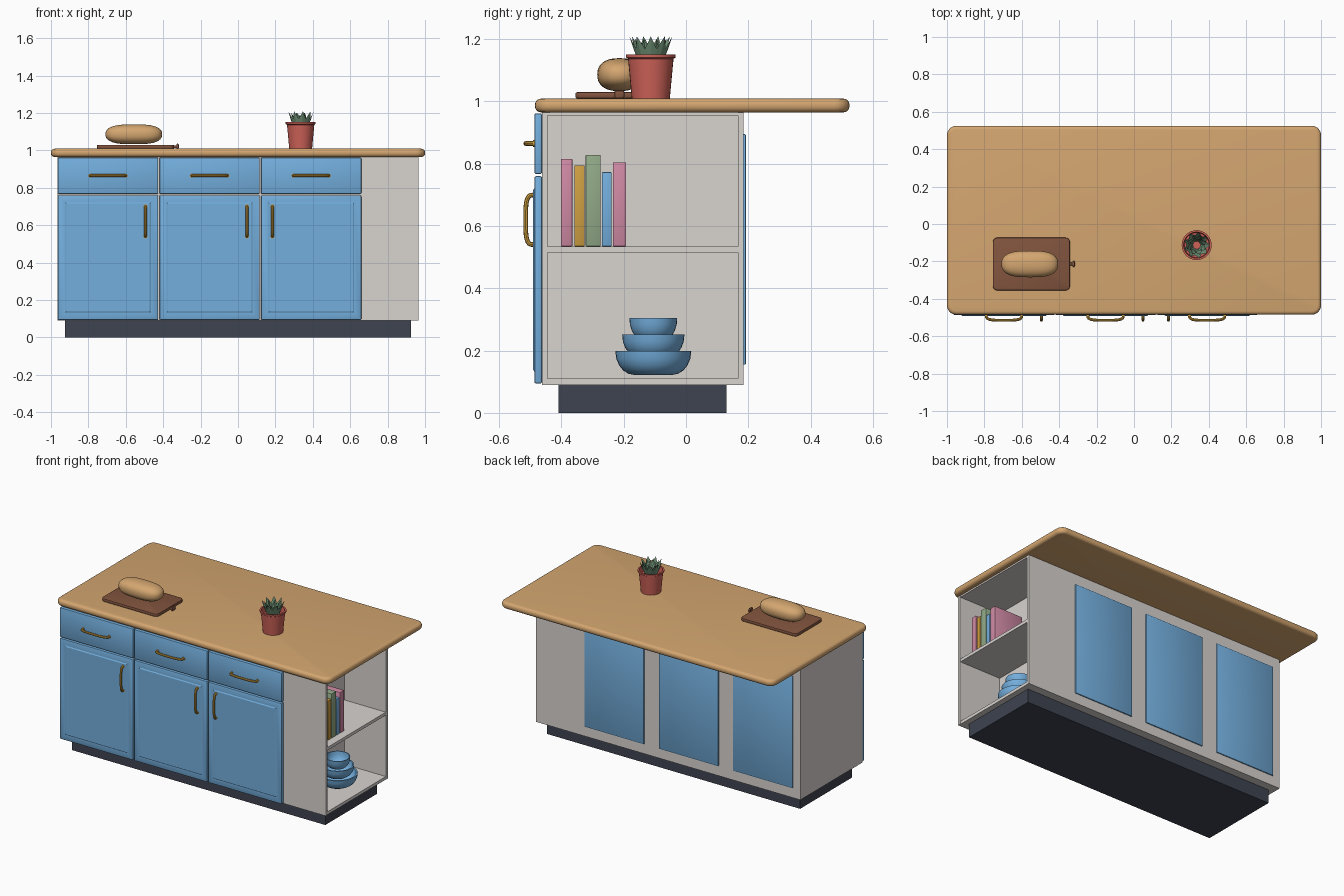
import bpy, bmesh, math
from mathutils import Vector

if "Cube" in bpy.data.objects:
    bpy.data.objects.remove(bpy.data.objects["Cube"], do_unlink=True)


def material(name, r, g, b):
    # Colours are written as 0-255 display values and turned linear
    lin = [((c / 255 + 0.055) / 1.055) ** 2.4 for c in (r, g, b)]
    m = bpy.data.materials.new(name)
    m.use_nodes = True
    m.diffuse_color = (*lin, 1)
    m.node_tree.nodes["Principled BSDF"].inputs["Base Color"].default_value = (*lin, 1)
    return m


BLUE = material("cabinet blue", 116, 175, 222)
WOOD = material("light wood", 212, 166, 112)
WHITE = material("warm white", 216, 211, 207)
DARK = material("dark slate", 62, 67, 80)
GOLD = material("brass", 208, 160, 66)
BROWN = material("dark wood", 130, 84, 62)
CLAY = material("terracotta", 206, 98, 88)
LEAF = material("leaf green", 112, 146, 118)
SAGE = material("sage green", 146, 170, 136)
PINK = material("dusty pink", 208, 138, 164)


def finish(bm, name, mat, angle=30):
    bmesh.ops.recalc_face_normals(bm, faces=bm.faces)
    mesh = bpy.data.meshes.new(name)
    bm.to_mesh(mesh)
    bm.free()
    ob = bpy.data.objects.new(name, mesh)
    bpy.context.collection.objects.link(ob)
    mesh.materials.append(mat)
    bpy.ops.object.select_all(action='DESELECT')
    ob.select_set(True)
    bpy.context.view_layer.objects.active = ob
    bpy.ops.object.shade_smooth_by_angle(angle=math.radians(angle))
    return ob


def box(name, mat, x, y, z, bevel=0.0, corner=0.0, raise_panel=0.0, segments=2):
    """Box from (min, max) pairs, with optional plan corners, rim bevel and raised front."""
    bm = bmesh.new()
    bmesh.ops.create_cube(bm, size=1)
    for v in bm.verts:
        v.co = Vector([(a + b) / 2 + c * (b - a) for c, (a, b) in zip(v.co, (x, y, z))])
    if corner:
        upright = [e for e in bm.edges if abs(e.verts[0].co.z - e.verts[1].co.z) > 1e-4]
        bmesh.ops.bevel(bm, geom=upright, offset=corner, segments=6, profile=0.5, affect='EDGES')
    if bevel:
        edges = [e for e in bm.edges if e.calc_face_angle(0) > 1]
        bmesh.ops.bevel(bm, geom=edges, offset=bevel, segments=segments, profile=0.5,
                        affect='EDGES')
    if raise_panel:
        front = min(bm.faces, key=lambda f: f.calc_center_median().y)
        bmesh.ops.inset_region(bm, faces=[front], thickness=0.046)
        bmesh.ops.inset_region(bm, faces=[front], thickness=0.009, depth=raise_panel)
    return finish(bm, name, mat, 25)


def lathe(name, mat, centre, profile, steps=32):
    bm = bmesh.new()
    verts = [bm.verts.new((r, 0, z)) for r, z in profile]
    edges = [bm.edges.new(p) for p in zip(verts, verts[1:])]
    bmesh.ops.spin(bm, geom=verts + edges, axis=(0, 0, 1), cent=(0, 0, 0),
                   angle=math.tau, steps=steps)
    bmesh.ops.remove_doubles(bm, verts=bm.verts, dist=1e-5)
    bmesh.ops.translate(bm, vec=centre, verts=bm.verts)
    return finish(bm, name, mat, 35)


def handle(name, centre, along, length):
    """Bowed brass pull with two round feet."""
    along, out, centre = Vector(along), Vector((0, -1, 0)), Vector(centre)
    crv = bpy.data.curves.new(name, 'CURVE')
    crv.dimensions = '3D'
    crv.bevel_depth = 0.0075
    crv.bevel_resolution = 2
    crv.use_fill_caps = True
    sp = crv.splines.new('POLY')
    n = 16
    sp.points.add(n)
    for i, p in enumerate(sp.points):
        a = math.pi * i / n
        c, s = math.cos(a), math.sin(a)
        u = math.copysign(abs(c) ** 0.6, c)
        co = centre + along * (u * length / 2) + out * (0.030 * s ** 0.5 if s > 1e-6 else 0)
        p.co = (*co, 1)
    tmp = bpy.data.objects.new(name + "_path", crv)
    bpy.context.collection.objects.link(tmp)
    bpy.context.view_layer.update()
    bm = bmesh.new()
    bm.from_mesh(tmp.evaluated_get(bpy.context.evaluated_depsgraph_get()).to_mesh())
    bpy.data.objects.remove(tmp, do_unlink=True)
    for side in (-1, 1):
        foot = bmesh.ops.create_cone(bm, cap_ends=True, segments=14, radius1=0.0105,
                                     radius2=0.0105, depth=0.008)["verts"]
        for v in foot:
            x, y, z = v.co
            v.co = centre + along * (side * length / 2) + Vector((x, z - 0.002, y))
    finish(bm, name, GOLD, 40)


# Plinth, carcass and worktop
box("plinth", DARK, (-0.925, 0.925), (-0.41, 0.13), (0, 0.09))
box("cabinet_body", WHITE, (-0.965, 0.66), (-0.462, 0.185), (0.09, 0.965))
box("worktop", WOOD, (-1, 1), (-0.485, 0.525), (0.965, 1.009),
    bevel=0.019, corner=0.05, segments=4)

# Open end shelving
END = (0.66, 0.965)
box("end_front_panel", WHITE, END, (-0.462, -0.445), (0.09, 0.965))
box("end_back_panel", WHITE, END, (0.167, 0.185), (0.09, 0.965))
for part, low, high in (("floor", 0.09, 0.11), ("shelf", 0.515, 0.535), ("ceiling", 0.955, 0.965)):
    box("end_" + part, WHITE, (0.66, 0.963), (-0.445, 0.167), (low, high))

# Three bays of drawer, door, pulls and rear panel
for bay, (cx, pull) in enumerate(((-0.695, 0.2), (-0.152, 0.2), (0.391, -0.207))):
    n = str(bay + 1)
    width = (cx - 0.268, cx + 0.268)
    box("drawer_front_" + n, BLUE, width, (-0.487, -0.462), (0.767, 0.962), bevel=0.006)
    box("door_" + n, BLUE, width, (-0.487, -0.462), (0.094, 0.760), bevel=0.006,
        raise_panel=0.004)
    handle("drawer_pull_" + n, (cx, -0.485, 0.865), (1, 0, 0), 0.19)
    handle("door_pull_" + n, (cx + pull, -0.485, 0.62), (0, 0, 1), 0.16)
    box("rear_panel_" + n, BLUE, (cx - 0.217, cx + 0.217), (0.18, 0.192), (0.155, 0.895),
        bevel=0.003)

# Books on the upper shelf
books = ((PINK, -0.402, -0.365, 0.815), (GOLD, -0.358, -0.326, 0.795),
         (SAGE, -0.322, -0.274, 0.828), (BLUE, -0.270, -0.239, 0.773),
         (PINK, -0.235, -0.192, 0.804))
for i, (mat, y0, y1, top) in enumerate(books):
    box("book_" + str(i + 1), mat, (0.70, 0.91), (y0, y1), (0.535, top), bevel=0.002)

# Stack of nested bowls on the lower shelf
for name, r, base, top in (("large_bowl", 0.122, 0.122, 0.198),
                           ("medium_bowl", 0.100, 0.180, 0.251),
                           ("small_bowl", 0.077, 0.237, 0.305)):
    h = top - base
    curve = [(r * (0.5 + 0.5 * math.sin(t * math.pi / 2)), base + h * (1 - math.cos(t * math.pi / 2)))
             for t in (0, 0.2, 0.4, 0.6, 0.8, 1)]
    inner = [(q * 0.92, z + 0.006 * (1 - (z - base) / h)) for q, z in reversed(curve)]
    lathe(name, BLUE, (0.80, -0.105, 0), [(0, base)] + curve + inner + [(0, base + 0.006)])

# Chopping board with hanging peg
box("chopping_board", BROWN, (-0.755, -0.342), (-0.355, -0.073), (1.009, 1.03),
    bevel=0.006, corner=0.025)
box("board_peg", BROWN, (-0.345, -0.328), (-0.221, -0.207), (1.013, 1.027), bevel=0.003)
box("board_knob", BROWN, (-0.33, -0.316), (-0.23, -0.198), (1.009, 1.036), bevel=0.006)

# Loaf: a sphere squared off towards its ends
bm = bmesh.new()
bmesh.ops.create_uvsphere(bm, u_segments=32, v_segments=20, radius=1)
for v in bm.verts:
    c = [math.copysign(abs(a) ** p, a) for a, p in zip(v.co, (0.65, 0.85, 0.85))]
    v.co = (-0.557 + 0.152 * c[0], -0.214 + 0.071 * c[1], 1.086 + 0.053 * c[2])
finish(bm, "bread_loaf", WOOD, 60)

# Plant pot
SPOT = (0.335, -0.113, 1.009)
lathe("plant_pot", CLAY, SPOT,
      [(0, 0), (0.061, 0), (0.073, 0.128), (0.080, 0.132), (0.080, 0.142),
       (0.070, 0.142), (0.066, 0.105), (0, 0.105)])

# Succulent: rings of pointed, cupped leaves
bm = bmesh.new()
for count, reach, top, turn in ((9, 0.070, 0.200, 0), (8, 0.055, 0.192, 0.35), (7, 0.042, 0.182, 0.1)):
    for i in range(count):
        a = math.tau * i / count + turn
        d, s = Vector((math.cos(a), math.sin(a), 0)), Vector((-math.sin(a), math.cos(a), 0))

        def row(r, z, half, cup):
            mid = Vector(SPOT) + d * r + Vector((0, 0, z))
            return [bm.verts.new(mid + s * k * half - d * cup * abs(k)) for k in (-1, 0, 1)]

        low = row(reach * 0.48, 0.106, 0.009, 0.001)
        mid = row(reach * 0.78, 0.155, reach * 0.30, 0.006)
        tip = bm.verts.new(Vector(SPOT) + d * reach + Vector((0, 0, top)))
        for k in (0, 1):
            bm.faces.new((low[k], low[k + 1], mid[k + 1], mid[k]))
            bm.faces.new((mid[k], mid[k + 1], tip))
finish(bm, "succulent_leaves", LEAF, 20)
